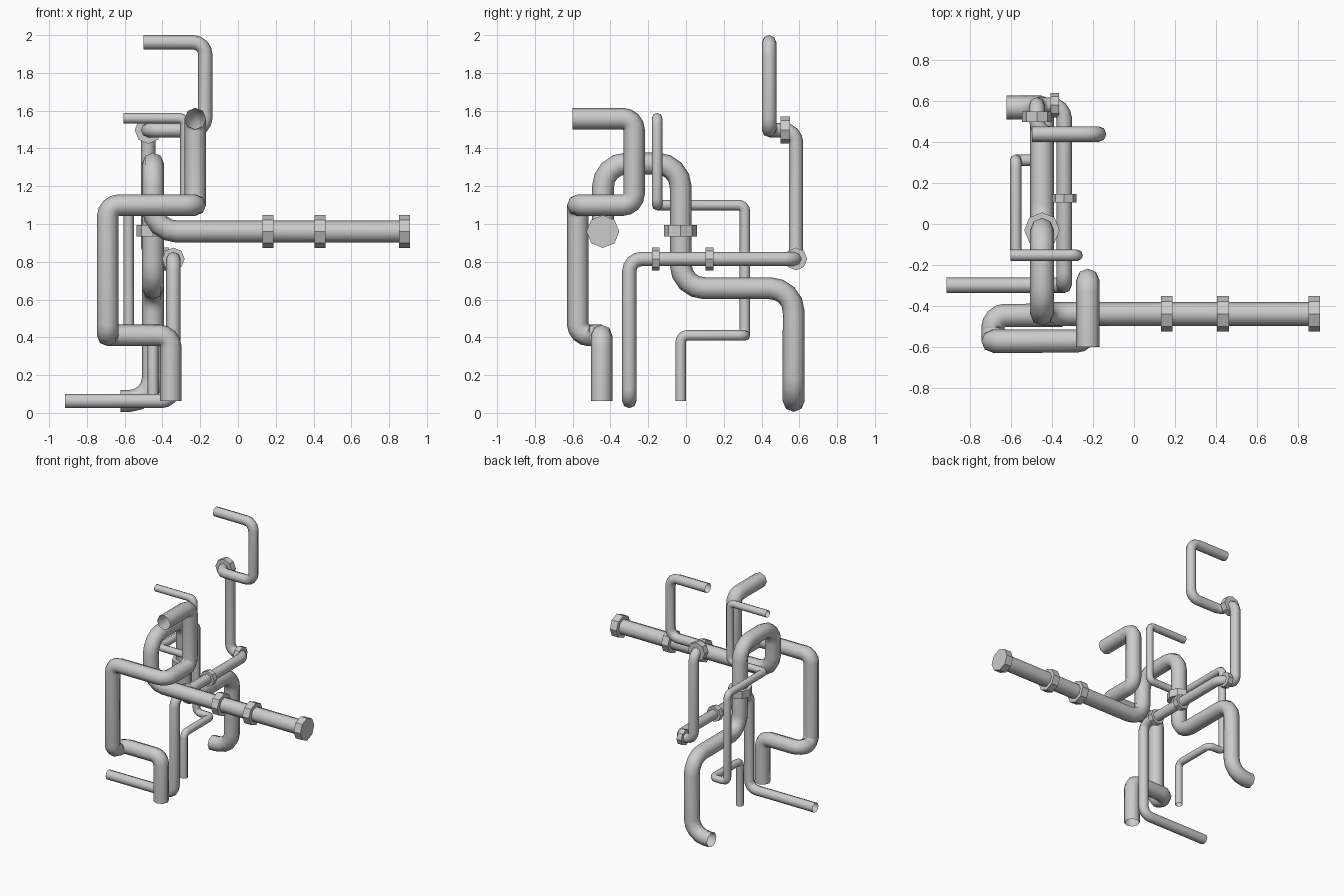
import bpy, math
from mathutils import Vector

if "Cube" in bpy.data.objects:
    bpy.data.objects.remove(bpy.data.objects["Cube"])

SIDES = 8


def rounded_path(corners, bend, steps=4):
    """Replace every inner corner of a polyline with a circular bend."""
    pts = [Vector(c) for c in corners]
    out = [pts[0]]
    for a, b, c in zip(pts, pts[1:], pts[2:]):
        u, v = (a - b).normalized(), (c - b).normalized()
        centre = b + (u + v) * bend
        for i in range(steps + 1):
            t = math.pi / 2 * i / steps
            out.append(centre - v * bend * math.cos(t) - u * bend * math.sin(t))
    return out + [pts[-1]]


def pipe(name, corners, radius, bend):
    """Open-ended eight-sided tube along a path with rounded bends."""
    path = rounded_path(corners, bend)
    curve = bpy.data.curves.new(name, 'CURVE')
    curve.dimensions = '3D'
    curve.bevel_depth = radius
    curve.bevel_resolution = SIDES // 2 - 2
    spline = curve.splines.new('POLY')
    spline.points.add(len(path) - 1)
    for p, co in zip(spline.points, path):
        p.co = (*co, 1)
    spline.use_smooth = True
    obj = bpy.data.objects.new(name, curve)
    bpy.context.collection.objects.link(obj)
    bpy.ops.object.select_all(action='DESELECT')
    obj.select_set(True)
    bpy.context.view_layer.objects.active = obj
    bpy.ops.object.convert(target='MESH')


def flange(name, loc, axis, radius, depth):
    """Flat-shaded octagonal collar around a pipe."""
    rot = {'x': (0, math.pi / 2, 0), 'y': (math.pi / 2, 0, 0), 'z': (0, 0, 0)}[axis]
    bpy.ops.mesh.primitive_cylinder_add(vertices=SIDES, radius=radius, depth=depth,
                                        location=loc, rotation=rot)
    bpy.context.object.name = name


# Thick pipe with the arch and the long capped arm
pipe("arch_pipe", [(0.89, -0.44, 0.96), (-0.45, -0.44, 0.96), (-0.45, -0.44, 1.32),
                   (-0.45, -0.028, 1.32), (-0.45, -0.028, 0.66), (-0.45, 0.57, 0.66),
                   (-0.45, 0.57, 0.063), (-0.623, 0.57, 0.063)], 0.058, 0.125)
for x in (0.16, 0.435, 0.882):
    flange("arch_pipe_flange", (x, -0.44, 0.96), 'x', 0.087, 0.058)
flange("arch_pipe_flange", (-0.45, -0.03, 0.965), 'z', 0.087, 0.06)

# Medium pipe, the tallest one
pipe("tall_pipe", [(-0.5, 0.44, 1.962), (-0.173, 0.44, 1.962), (-0.173, 0.44, 1.497),
                   (-0.475, 0.44, 1.497), (-0.475, 0.582, 1.497), (-0.475, 0.582, 0.815),
                   (-0.342, 0.582, 0.815), (-0.342, -0.3, 0.815), (-0.342, -0.3, 0.063),
                   (-0.917, -0.3, 0.063)], 0.038, 0.065)
flange("tall_pipe_flange", (-0.475, 0.525, 1.497), 'y', 0.072, 0.05)
flange("tall_pipe_flange", (-0.387, 0.582, 0.815), 'x', 0.06, 0.042)
for y in (0.125, -0.16):
    flange("tall_pipe_flange", (-0.342, y, 0.815), 'y', 0.06, 0.042)

# Thin pipe
pipe("thin_pipe", [(-0.605, -0.153, 1.56), (-0.278, -0.153, 1.56), (-0.278, -0.153, 1.1),
                   (-0.579, -0.153, 1.1), (-0.579, 0.312, 1.1), (-0.579, 0.312, 0.41),
                   (-0.45, 0.312, 0.41), (-0.45, -0.028, 0.41), (-0.45, -0.028, 0.063)],
     0.028, 0.035)

# Thick pipe with tight bends at the front
pipe("front_pipe", [(-0.226, -0.602, 1.558), (-0.226, -0.275, 1.558), (-0.226, -0.275, 1.1),
                    (-0.226, -0.573, 1.1), (-0.69, -0.573, 1.1), (-0.69, -0.573, 0.41),
                    (-0.69, -0.447, 0.41), (-0.356, -0.447, 0.41), (-0.356, -0.447, 0.063)],
     0.057, 0.06)
